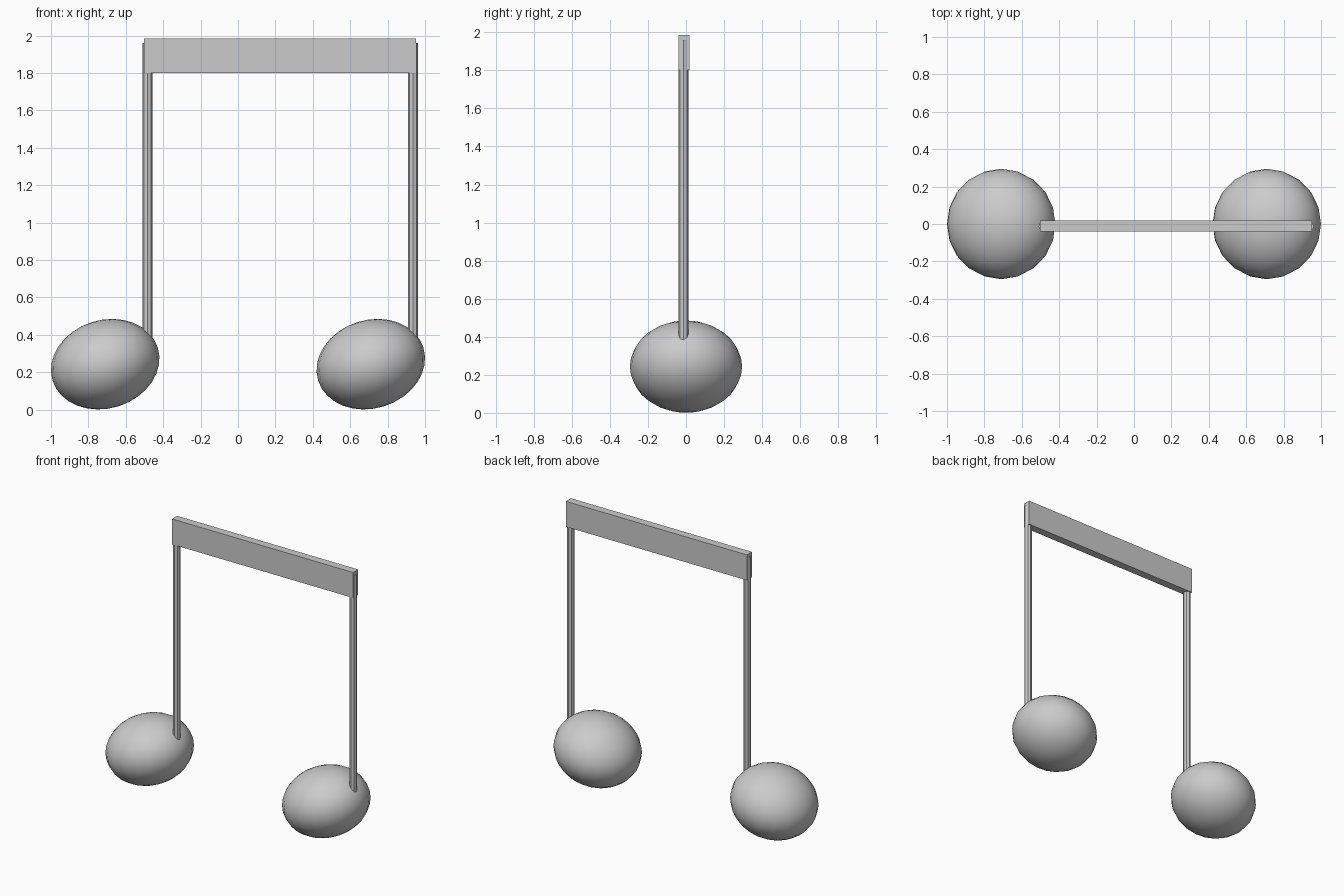
import bpy
from math import radians

if "Cube" in bpy.data.objects:
    bpy.data.objects.remove(bpy.data.objects["Cube"])


def note_head(name, x):
    # squashed ball, tilted up toward the stem side
    bpy.ops.mesh.primitive_uv_sphere_add(segments=20, ring_count=16, radius=1,
                                         location=(x, 0, 0.243),
                                         rotation=(0, radians(-17.5), 0))
    head = bpy.context.object
    head.name = name
    head.scale = (0.295, 0.295, 0.236)
    bpy.ops.object.shade_smooth()


def note_stem(name, x, bottom=0.3, top=1.96):
    # thin eight-sided rod from inside the head up into the beam
    bpy.ops.mesh.primitive_cylinder_add(vertices=8, radius=0.026,
                                        depth=top - bottom,
                                        location=(x, -0.013, (top + bottom) / 2))
    bpy.context.object.name = name


# the two notes
for side, x in (("left", -0.71), ("right", 0.71)):
    note_head(side + "_note_head", x)
    note_stem(side + "_stem", x + 0.226)

# beam joining the stem tops
bpy.ops.mesh.primitive_cube_add(size=1, location=(0.225, -0.01, 1.893))
beam = bpy.context.object
beam.name = "beam"
beam.scale = (1.456, 0.058, 0.185)
